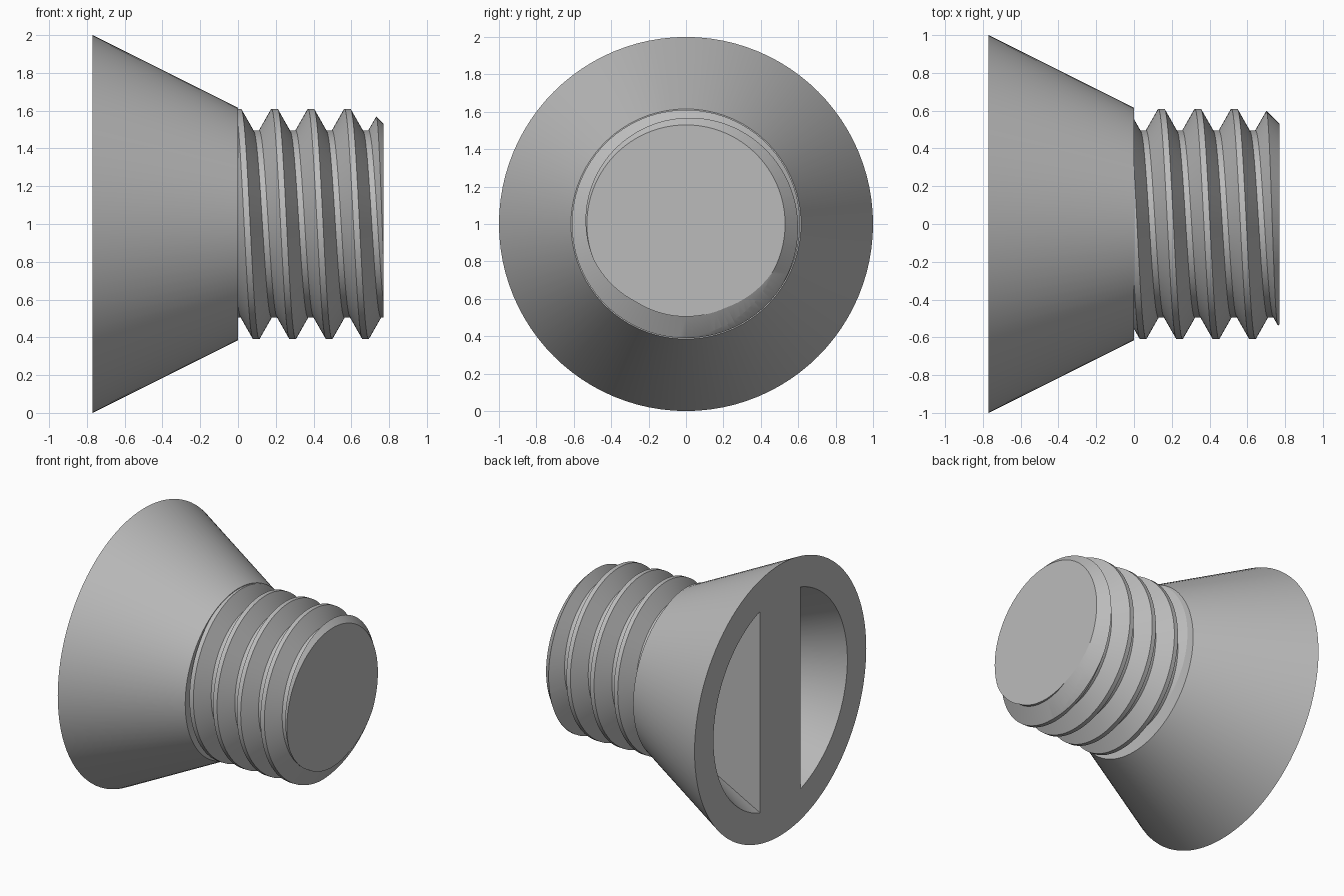
import bpy, bmesh, math
from mathutils import Vector

if "Cube" in bpy.data.objects:
    bpy.data.objects.remove(bpy.data.objects["Cube"])

SEG = 96
PITCH = 0.193
ROOT, CREST = 0.495, 0.61
BACK, TIP = -0.77, 0.77

grey = bpy.data.materials.new("plain_grey")
grey.use_nodes = True
grey.diffuse_color = (0.5, 0.5, 0.5, 1)
grey.node_tree.nodes["Principled BSDF"].inputs["Base Color"].default_value = (0.5, 0.5, 0.5, 1)


def finish(name, bm):
    bmesh.ops.recalc_face_normals(bm, faces=bm.faces)
    mesh = bpy.data.meshes.new(name)
    bm.to_mesh(mesh)
    bm.free()
    mesh.materials.append(grey)
    ob = bpy.data.objects.new(name, mesh)
    bpy.context.collection.objects.link(ob)
    return ob


def around(x, r, t):
    # angle runs from the top, over the front, to the bottom
    return Vector((x, -r * math.sin(t), 1 + r * math.cos(t)))


def lathe(name, profile):
    """Closed solid turned about the x axis, with flat ends."""
    bm = bmesh.new()
    rings = [[bm.verts.new(around(x, r, math.tau * i / SEG)) for i in range(SEG)]
             for x, r in profile]
    for a, b in zip(rings, rings[1:]):
        for i in range(SEG):
            j = (i + 1) % SEG
            bm.faces.new((a[i], a[j], b[j], b[i]))
    bm.faces.new(rings[0])
    bm.faces.new(rings[-1])
    return finish(name, bm)


def cut(ob, cutter, operation):
    mod = ob.modifiers.new("cut", 'BOOLEAN')
    mod.operation, mod.solver, mod.object = operation, 'EXACT', cutter
    cutter.hide_render = True
    bpy.context.view_layer.objects.active = ob
    bpy.ops.object.modifier_apply(modifier=mod.name)
    bpy.data.objects.remove(cutter)


def smooth(ob):
    bpy.ops.object.select_all(action='DESELECT')
    ob.select_set(True)
    bpy.context.view_layer.objects.active = ob
    bpy.ops.object.shade_smooth_by_angle(angle=math.radians(25))


# Conical head with two D-shaped pockets either side of an upright bar
head = lathe("conical_head", [(BACK, 1.0), (0, 0.615)])
for side, name in ((1, "left_pocket"), (-1, "right_pocket")):
    pocket = lathe(name, [(BACK - 0.1, 0.83), (BACK, 0.78), (-0.08, 0.435)])
    bm = bmesh.new()
    bm.from_mesh(pocket.data)
    res = bmesh.ops.bisect_plane(bm, geom=bm.verts[:] + bm.edges[:] + bm.faces[:],
                                 plane_co=(0, side * 0.235, 0), plane_no=(0, side, 0),
                                 clear_inner=True)
    bmesh.ops.holes_fill(bm, edges=[e for e in bm.edges if e.is_boundary])
    bmesh.ops.recalc_face_normals(bm, faces=bm.faces)
    bm.to_mesh(pocket.data)
    bm.free()
    cut(head, pocket, 'DIFFERENCE')
smooth(head)

# Helical thread: one ridge profile swept over several turns
ridge = [(-0.016, CREST), (0.016, CREST), (0.081, ROOT), (PITCH - 0.081, ROOT)]
bm = bmesh.new()
rows = []
for i in range(SEG * 8 + 1):
    x0 = PITCH * (i / SEG - 2)
    rows.append([bm.verts.new(around(x0 + dx, r, math.tau * i / SEG)) for dx, r in ridge])
for i in range(SEG * 7):
    a, b = rows[i] + [rows[i + SEG][0]], rows[i + 1] + [rows[i + 1 + SEG][0]]
    for k in range(4):
        bm.faces.new((a[k], a[k + 1], b[k + 1], b[k]))
for x, sign in ((-0.03, -1), (TIP + 0.03, 1)):
    bmesh.ops.bisect_plane(bm, geom=bm.verts[:] + bm.edges[:] + bm.faces[:],
                           plane_co=(x, 0, 0), plane_no=(sign, 0, 0), clear_outer=True)
loose = [v for v in bm.verts if not v.link_faces]
bmesh.ops.delete(bm, geom=loose, context='VERTS')
bmesh.ops.holes_fill(bm, edges=[e for e in bm.edges if e.is_boundary])
thread = finish("threaded_shank", bm)

# Trim the thread flush with the head and chamfer its tip
trim = lathe("tip_trim", [(0, 0.7), (TIP - 0.17, 0.7), (TIP, 0.53)])
cut(thread, trim, 'INTERSECT')
smooth(thread)
